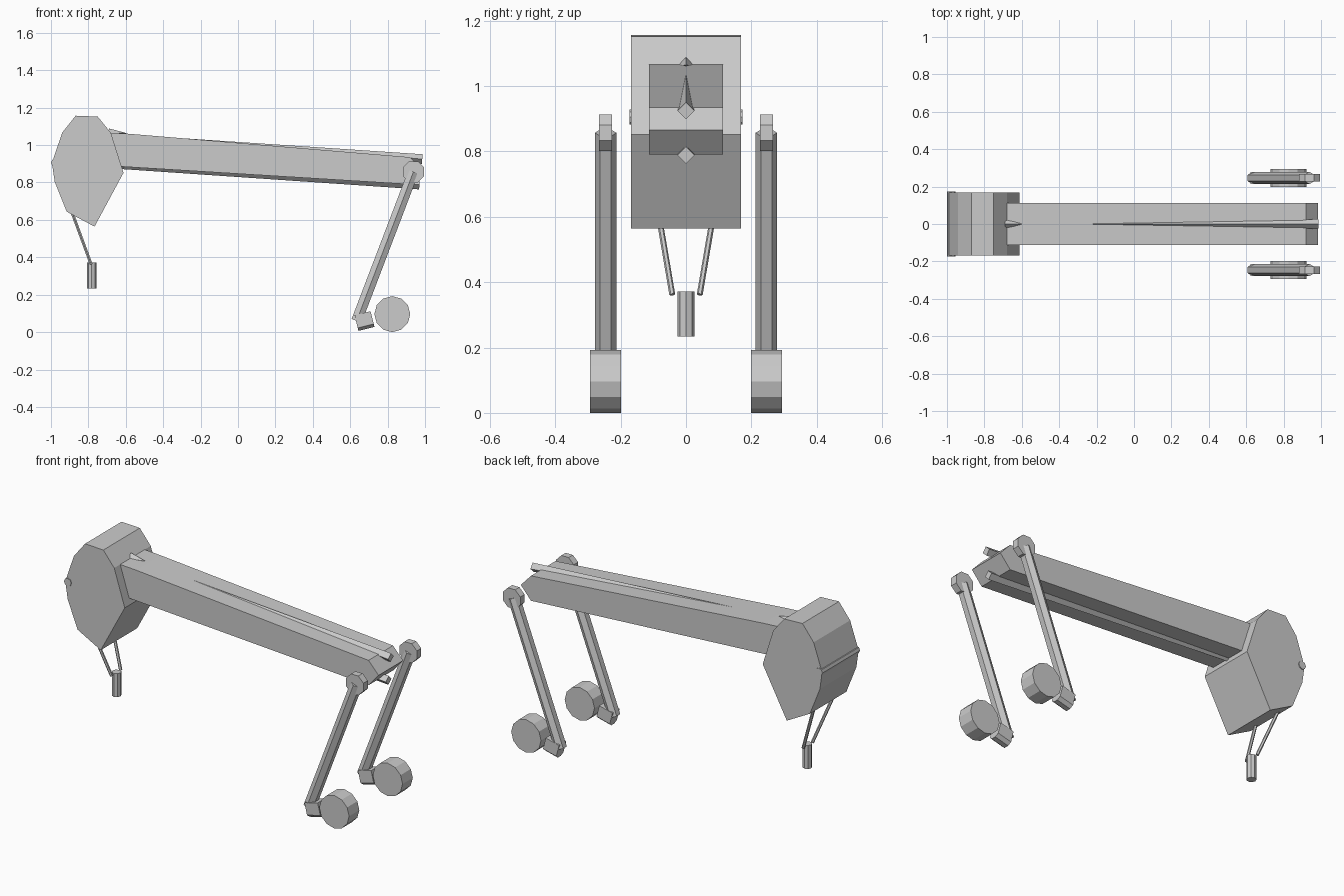
import bpy, bmesh
from math import radians, cos, sin
from mathutils import Vector, Matrix

cube = bpy.data.objects.get("Cube")
if cube:
    bpy.data.objects.remove(cube, do_unlink=True)

grey = bpy.data.materials.new("plain_grey")
grey.use_nodes = True
grey.diffuse_color = (0.6, 0.6, 0.6, 1)
grey.node_tree.nodes["Principled BSDF"].inputs["Base Color"].default_value = grey.diffuse_color


def loft(name, rings):
    """Skin a list of equal-length rings into a capped solid."""
    bm = bmesh.new()
    loops = [[bm.verts.new(p) for p in ring] for ring in rings]
    n = len(loops[0])
    for a, b in zip(loops, loops[1:]):
        for i in range(n):
            j = (i + 1) % n
            bm.faces.new((a[i], a[j], b[j], b[i]))
    bm.faces.new(loops[0][::-1])
    bm.faces.new(loops[-1])
    bmesh.ops.remove_doubles(bm, verts=bm.verts, dist=1e-5)
    bmesh.ops.recalc_face_normals(bm, faces=bm.faces)
    mesh = bpy.data.meshes.new(name)
    bm.to_mesh(mesh)
    bm.free()
    mesh.materials.append(grey)
    obj = bpy.data.objects.new(name, mesh)
    bpy.context.collection.objects.link(obj)
    return obj


def slab(name, outline, half, y=0):
    """Extrude an x-z outline along y."""
    return loft(name, [[(x, y + s * half, z) for x, z in outline] for s in (-1, 1)])


def disc(name, x, y, z, r, half, sides, turn=0.0):
    ring = [radians(turn + 360 * i / sides) for i in range(sides)]
    return slab(name, [(x + r * cos(a), z + r * sin(a)) for a in ring], half, y)


def rod(name, start, end, r, sides, r_end=None):
    """Prism between two points, with corners on the y side."""
    start, end = Vector(start), Vector(end)
    axis = (end - start).normalized()
    u = (Vector((0, 1, 0)) - axis * axis.y).normalized()
    v = axis.cross(u)
    rings = []
    for p, rad in ((start, r), (end, r if r_end is None else r_end)):
        angles = [radians(360 * i / sides) for i in range(sides)]
        rings.append([p + rad * (u * cos(a) + v * sin(a)) for a in angles])
    return loft(name, rings)


# Head block with a thin cross bar set in its outer edge
head = [(-0.94, 1.066), (-0.868, 1.157), (-0.75, 1.152), (-0.68, 1.066), (-0.612, 0.852),
        (-0.767, 0.564), (-0.916, 0.644), (-0.98, 0.804), (-0.995, 0.905)]
slab("head", head, 0.168)
disc("head_cross_bar", -0.977, 0, 0.905, 0.023, 0.173, 8)

# Long beam with a wedge-shaped end
beam = [(-0.72, 1.068), (-0.58, 1.06), (0.92, 0.935), (0.985, 0.865), (0.92, 0.79), (-0.72, 0.891)]
slab("beam", beam, 0.113)

# Tapered fin above, ridge below and small spike at the head
rod("top_fin", (0.985, 0, 0.925), (-0.32, 0, 1.037), 0.026, 4, 0.001)
rod("bottom_ridge", (0.97, 0, 0.789), (-0.7, 0, 0.889), 0.026, 4, 0.012)
rod("neck_spike", (-0.69, 0, 1.063), (-0.6, 0, 1.064), 0.026, 4, 0.001)

# Legs, mirrored left and right in y
for side, y in (("front", -0.246), ("back", 0.246)):
    disc(side + "_pivot", 0.938, y, 0.857, 0.061, 0.02, 8, 22.5)
    rod(side + "_leg", (0.938, y, 0.857), (0.634, y, 0.06), 0.033, 6)
    # Foot block between the leg and the wheel
    section = [(-0.033, -0.028), (-0.033, 0.042), (0.033, 0.042), (0.033, -0.028),
               (0.014, -0.044), (-0.014, -0.044)]
    tilt = Matrix.Rotation(radians(-14), 3, 'Y')
    centre = Vector((0.676, y, 0.06))
    loft(side + "_foot", [[centre + tilt @ Vector((dx, dy, dz)) for dy, dz in section]
                          for dx in (-0.044, 0.044)])
    disc(side + "_wheel", 0.825, y, 0.096, 0.096, 0.047, 12)
    # Slanted hanger under the head
    s = -1 if y < 0 else 1
    rod(side + "_hanger", (-0.891, s * 0.091, 0.65), (-0.785, s * 0.042, 0.362), 0.009, 6)

# Hanging weight
rod("weight", (-0.782, 0, 0.234), (-0.782, 0, 0.371), 0.026, 8)
